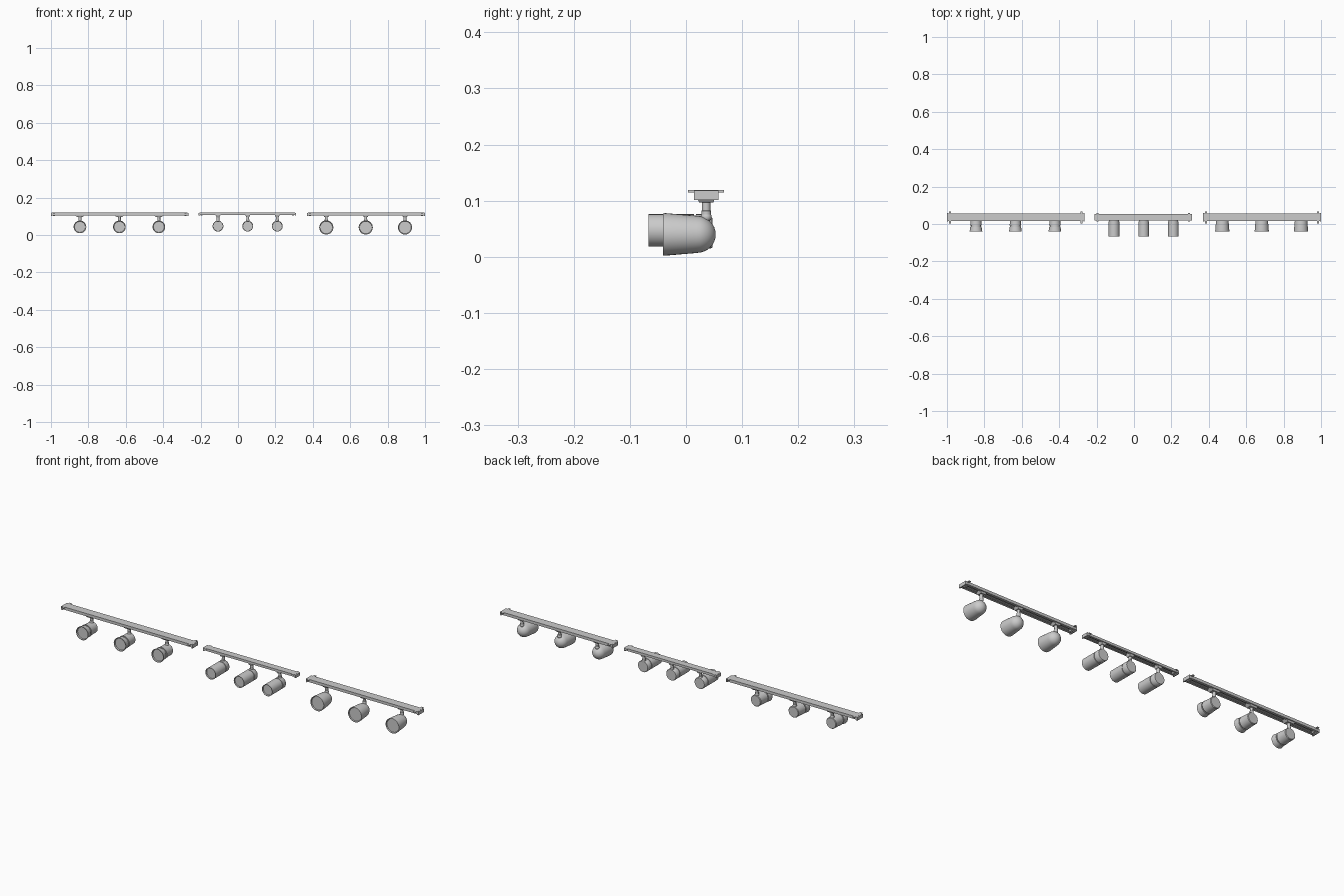
import bpy, bmesh, math
from mathutils import Vector, Matrix

if "Cube" in bpy.data.objects:
    bpy.data.objects.remove(bpy.data.objects["Cube"])

YC = 0.036   # rail centre line in y
TOP = 0.119  # ceiling plane


def finish(name, bm, smooth=True):
    bmesh.ops.recalc_face_normals(bm, faces=bm.faces)
    me = bpy.data.meshes.new(name)
    bm.to_mesh(me)
    bm.free()
    ob = bpy.data.objects.new(name, me)
    bpy.context.collection.objects.link(ob)
    if smooth:
        bpy.ops.object.select_all(action='DESELECT')
        ob.select_set(True)
        bpy.context.view_layer.objects.active = ob
        bpy.ops.object.shade_smooth_by_angle(angle=math.radians(35))
    return ob


def lathe(name, profile, origin, axis, segs=32):
    """Revolve (distance along axis, radius) points about the y or z axis."""
    bm = bmesh.new()
    rings = []
    for d, r in profile:
        ring = []
        for i in range(segs if r > 0 else 1):
            a = 2 * math.pi * i / segs
            u, v = r * math.cos(a), r * math.sin(a)
            p = (u, d, v) if axis == 'Y' else (u, v, d)
            ring.append(bm.verts.new(Vector(p) + Vector(origin)))
        rings.append(ring)
    for a, b in zip(rings, rings[1:]):
        for i in range(segs):
            j = (i + 1) % segs
            if len(a) == 1:
                bm.faces.new((a[0], b[i], b[j]))
            elif len(b) == 1:
                bm.faces.new((a[i], a[j], b[0]))
            else:
                bm.faces.new((a[i], a[j], b[j], b[i]))
    return finish(name, bm)


def box(name, x, y, z):
    bm = bmesh.new()
    bmesh.ops.create_cube(bm, size=1)
    for v in bm.verts:
        v.co = [(r[0] + r[1]) / 2 + c * (r[1] - r[0]) for r, c in zip((x, y, z), v.co)]
    return finish(name, bm, False)


def rail(name, x0, x1, hw, bottom):
    """Channel section open underneath, with inward lips and a centre rib."""
    w, t = hw, 0.003
    half = [(w, TOP), (w, bottom), (w * .45, bottom), (w * .45, bottom + t),
            (w - t, bottom + t), (w - t, TOP - t), (.002, TOP - t), (.002, bottom + .005)]
    pts = half + [(-y, z) for y, z in reversed(half)]
    bm = bmesh.new()
    f = bm.faces.new([bm.verts.new((x0, YC + y, z)) for y, z in pts])
    ext = bmesh.ops.extrude_face_region(bm, geom=[f])['geom']
    bmesh.ops.translate(bm, vec=(x1 - x0, 0, 0),
                        verts=[v for v in ext if isinstance(v, bmesh.types.BMVert)])
    return finish(name, bm, False)


def dome(y0, y1, r, n=8):
    return [(y0 + (y1 - y0) * math.sin(k * math.pi / 2 / n),
             r * math.cos(k * math.pi / 2 / n) if k < n else 0) for k in range(n + 1)]


# lamp housings, front to back, each with a recessed lens
bell = [(-.034, 0), (-.034, .029), (-.040, .031), (-.040, .034), (-.014, .030), (-.014, .026),
        (-.008, .026), (-.008, .031), (.012, .029), (.044, .0285), (.047, .026), (.047, 0)]
cylinder = [(-.060, 0), (-.060, .026), (-.067, .027), (-.067, .029), (.014, .029), (.014, .0265),
            (.018, .0265), (.018, .029), (.042, .029), (.045, .027), (.045, 0)]
bullet = [(-.036, 0), (-.036, .033), (-.041, .035), (-.041, .0375), (-.036, .0378),
          (.015, .0335)] + dome(.019, .053, .033)

# name, rail ends, half width, rail bottom, ear reach, lamp xs, lamp z, profile, adapter half length
groups = [
    ("left", -1.0, -.265, .021, .105, .032, (-.845, -.634, -.423), .043, bell, .030),
    ("middle", -.21, .31, .017, .107, .022, (-.107, .052, .21), .047, cylinder, .016),
    ("right", .37, 1.0, .021, .105, .032, (.472, .683, .893), .040, bullet, .020),
]

for name, x0, x1, hw, bot, ear, xs, lz, prof, al in groups:
    rail(name + "_rail", x0 + .004, x1 - .004, hw, bot)
    # end caps and mounting ears
    for x, s in ((x0, 1), (x1, -1)):
        a, b = sorted((x, x + s * .006))
        box(name + "_end_cap", (a, b), (YC - hw - .001, YC + hw + .001), (bot - .004, TOP - .0005))
        a, b = sorted((x + s * .010, x + s * .021))
        box(name + "_mounting_ear", (a, b), (YC - ear, YC + ear), (TOP - .004, TOP))
        box(name + "_end_block", (a, b), (YC - hw * .4, YC + hw * .4), (bot - .004, TOP - .003))
    for x in xs:
        # adapter tapering below the rail
        bm = bmesh.new()
        bmesh.ops.create_cube(bm, size=1)
        for v in bm.verts:
            k = 1 if v.co.z > 0 else .55
            v.co = (x + v.co.x * 2 * al * k, YC + v.co.y * hw * (1.7 if k == 1 else 1.2),
                    bot + .004 if k == 1 else .097)
        finish(name + "_adapter", bm, False)
        # stem and swivel knuckle
        lathe(name + "_stem", [(.066, 0), (.066, .0085), (.082, .0085), (.083, .0075),
                               (.098, .0075), (.098, 0)], (x, YC, 0), 'Z', 20)
        bm = bmesh.new()
        bmesh.ops.create_uvsphere(bm, u_segments=20, v_segments=12, radius=.0098,
                                  matrix=Matrix.Translation((x, YC, .071)))
        finish(name + "_knuckle", bm)
        lathe(name + "_lamp", prof, (x, 0, lz), 'Y')
